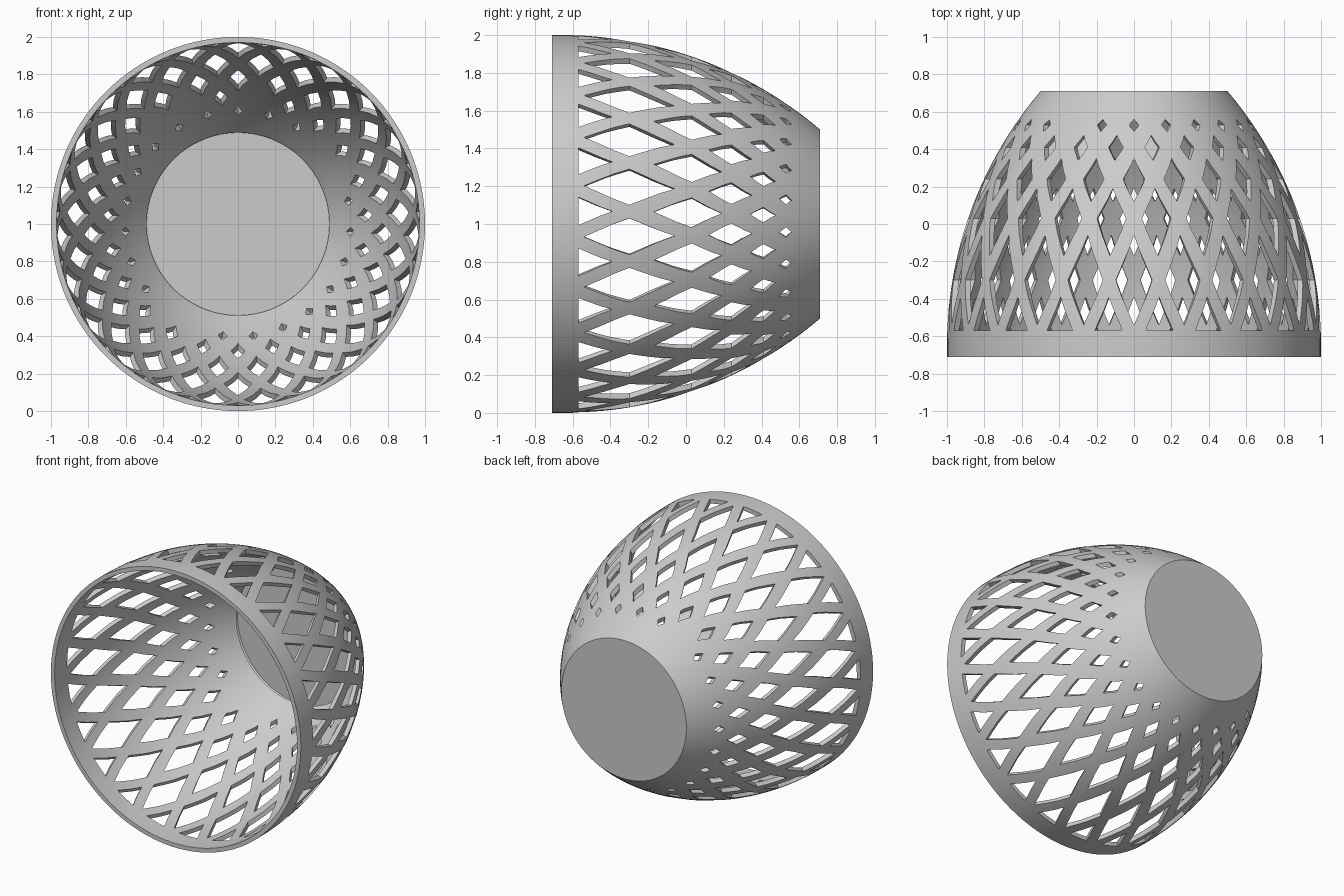
import bpy, bmesh
from math import sin, cos, pi, sqrt
from mathutils import Matrix, Vector

cube = bpy.data.objects.get("Cube")
if cube:
    bpy.data.objects.remove(cube)

FRONT, BACK = -0.71, 0.71      # open rim and closed end
WALL = 0.03
COUNT = 23                     # openings around each row
ARC, BULGE_Y = 2.1, -0.65      # circular arc of the dome profile


def radius(y):
    d = max(y - BULGE_Y, 0)
    return 1 - ARC + sqrt(ARC * ARC - d * d)


def place(r, y, angle):
    return Vector((r * sin(angle), y, 1 + r * cos(angle)))


def make_object(name, bm):
    bmesh.ops.recalc_face_normals(bm, faces=bm.faces[:])
    mesh = bpy.data.meshes.new(name)
    bm.to_mesh(mesh)
    bm.free()
    obj = bpy.data.objects.new(name, mesh)
    bpy.context.collection.objects.link(obj)
    return obj


# Shade body: closed wall and floor profile, spun around the y axis
def steps(a, b, n):
    return [a + (b - a) * i / n for i in range(n + 1)]


outer = [(radius(y), y) for y in steps(FRONT, BACK, 28)]
inner = [(radius(y) - WALL - 0.01 * max(y, 0), y) for y in steps(BACK - WALL, FRONT, 28)]
profile = outer + [(0, BACK), (0, BACK - WALL)] + inner
bm = bmesh.new()
verts = [bm.verts.new(place(r, y, 0)) for r, y in profile]
edges = [bm.edges.new((verts[i], verts[(i + 1) % len(verts)]))
         for i in range(len(verts)) if profile[i][0] > 0 or profile[i - 1][0] > 0]
bmesh.ops.spin(bm, geom=verts + edges, cent=(0, 0, 1), axis=(0, 1, 0),
               angle=2 * pi, steps=138, use_merge=False)
bmesh.ops.remove_doubles(bm, verts=bm.verts[:], dist=0.0005)
bmesh.ops.dissolve_degenerate(bm, dist=0.0005, edges=bm.edges[:])
loose = [e for e in bm.edges if not e.link_faces]
bmesh.ops.delete(bm, geom=loose, context='EDGES')
shade = make_object("lattice_shade", bm)

# Lattice openings: y centre, half-step shift, half angle, reach to front and back
rows = [(-0.30, 0.0, 0.100, 0.24, 0.24),
        (0.03, 0.5, 0.088, 0.20, 0.16),
        (0.24, 0.0, 0.072, 0.12, 0.11),
        (0.41, 0.5, 0.055, 0.07, 0.065),
        (0.53, 0.0, 0.040, 0.035, 0.03)]
outlines = [(shift, [(0, y - lo), (w, y), (0, y + hi), (-w, y)])
            for y, shift, w, lo, hi in rows]
# Half diamonds beside the rim band
outlines.append((0.5, [(-0.075, -0.57), (0.075, -0.57), (0, -0.39)]))

bm = bmesh.new()
for shift, outline in outlines:
    for k in range(COUNT):
        turn = 2 * pi * (k + shift) / COUNT
        far, near = [[bm.verts.new(place(radius(y) + d, y, turn + a)) for a, y in outline]
                     for d in (0.06, -0.11)]
        n = len(outline)
        bm.faces.new(far)
        bm.faces.new(near[::-1])
        for i in range(n):
            j = (i + 1) % n
            bm.faces.new((far[j], far[i], near[i], near[j]))
bmesh.ops.triangulate(bm, faces=bm.faces[:])
cutter = make_object("opening_cutter", bm)
cutter.hide_render = True

cut = shade.modifiers.new("openings", 'BOOLEAN')
cut.operation = 'DIFFERENCE'
cut.solver = 'EXACT'
cut.object = cutter
bpy.ops.object.select_all(action='DESELECT')
bpy.context.view_layer.objects.active = shade
shade.select_set(True)
bpy.ops.object.modifier_apply(modifier=cut.name)
bpy.data.objects.remove(cutter)

# Plain grey finish
grey = bpy.data.materials.new("light_grey")
grey.use_nodes = True
color = (0.6, 0.6, 0.6, 1)
grey.diffuse_color = color
grey.node_tree.nodes["Principled BSDF"].inputs["Base Color"].default_value = color
shade.data.materials.clear()
shade.data.materials.append(grey)
bpy.ops.object.shade_smooth_by_angle(angle=0.5)
